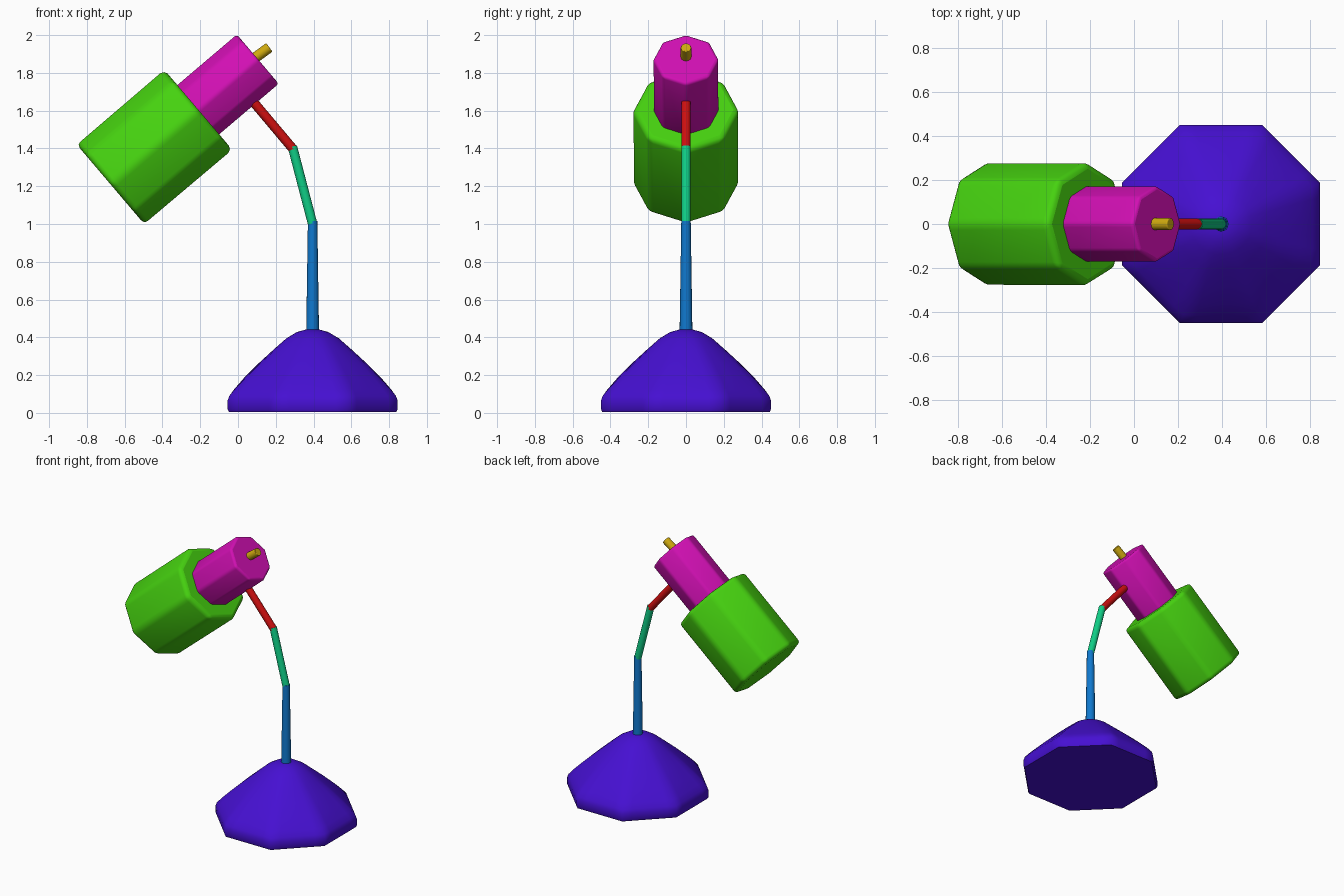
import bpy, bmesh, math
from mathutils import Vector

if "Cube" in bpy.data.objects:
    bpy.data.objects.remove(bpy.data.objects["Cube"])


def material(name, rgb):
    mat = bpy.data.materials.new(name)
    mat.use_nodes = True
    mat.diffuse_color = (*rgb, 1)
    mat.node_tree.nodes["Principled BSDF"].inputs["Base Color"].default_value = (*rgb, 1)
    return mat


def finish(name, bm, mat, angle=40, bevel=0):
    bmesh.ops.recalc_face_normals(bm, faces=bm.faces)
    mesh = bpy.data.meshes.new(name)
    bm.to_mesh(mesh)
    bm.free()
    obj = bpy.data.objects.new(name, mesh)
    bpy.context.collection.objects.link(obj)
    mesh.materials.append(mat)
    if bevel:
        mod = obj.modifiers.new("soft_edges", 'BEVEL')
        mod.width = bevel
        mod.segments = 3
        mod.limit_method = 'ANGLE'
        mod.angle_limit = math.radians(30)
    bpy.ops.object.select_all(action='DESELECT')
    obj.select_set(True)
    bpy.context.view_layer.objects.active = obj
    bpy.ops.object.shade_smooth_by_angle(angle=math.radians(angle))
    return obj


def rod(name, start, end, r1, r2, sides, mat, bevel=0):
    """Capped prism between two points given as (x, z) in the y = 0 plane."""
    a, b = Vector((start[0], 0, start[1])), Vector((end[0], 0, end[1]))
    bm = bmesh.new()
    bmesh.ops.create_cone(bm, cap_ends=True, segments=sides,
                          radius1=r1, radius2=r2, depth=(b - a).length)
    obj = finish(name, bm, mat, 50, bevel)
    obj.rotation_mode = 'QUATERNION'
    obj.rotation_quaternion = (b - a).to_track_quat('Z', 'Y')
    obj.location = (a + b) / 2
    return obj


purple = material("violet", (0.061, 0.005, 0.645))
blue = material("blue", (0.005, 0.19, 0.62))
teal = material("teal", (0.005, 0.62, 0.24))
red = material("red", (0.62, 0.005, 0.005))
green = material("green", (0.061, 0.645, 0.005))
magenta = material("magenta", (0.645, 0.005, 0.456))
yellow = material("yellow", (0.62, 0.4, 0.005))

# Base: octagonal foot that becomes round towards the neck
CENTRE, APOTHEM, STEPS = 0.395, 0.45, 48
profile = [  # scale, height, roundness
    (0.985, 0.005, 0), (1, 0.02, 0), (1, 0.065, 0), (0.98, 0.09, 0),
    (0.92, 0.125, 0.1), (0.8, 0.185, 0.3), (0.62, 0.265, 0.5),
    (0.45, 0.335, 0.7), (0.3, 0.395, 0.9), (0.18, 0.428, 1), (0.07, 0.442, 1)]
bm = bmesh.new()
rings = []
for scale, z, roundness in profile:
    ring = []
    for i in range(STEPS):
        t = math.tau * i / STEPS
        off = (t + math.pi / 8) % (math.pi / 4) - math.pi / 8
        octagon = APOTHEM / math.cos(off)
        r = scale * (octagon + (APOTHEM * 1.03 - octagon) * roundness)
        ring.append(bm.verts.new((CENTRE + r * math.cos(t), r * math.sin(t), z)))
    rings.append(ring)
for low, high in zip(rings, rings[1:]):
    for i in range(STEPS):
        j = (i + 1) % STEPS
        bm.faces.new((low[i], low[j], high[j], high[i]))
bm.faces.new(rings[0])
bm.faces.new(rings[-1])
finish("base", bm, purple, 50)

# Stem in three straight lengths
rod("lower_stem", (CENTRE, 0.42), (CENTRE, 1.015), 0.034, 0.025, 16, blue)
rod("middle_stem", (CENTRE, 1.0), (0.288, 1.41), 0.025, 0.025, 16, teal)
rod("upper_stem", (0.293, 1.395), (0.07, 1.66), 0.025, 0.025, 16, red)

# Lamp head: shade, socket housing and switch share one tilted axis
rod("shade", (-0.675, 1.21), (-0.21, 1.605), 0.283, 0.283, 8, green, 0.03)
rod("socket_housing", (-0.24, 1.58), (0.105, 1.873), 0.174, 0.174, 8, magenta, 0.016)
rod("switch", (0.09, 1.88), (0.166, 1.935), 0.028, 0.028, 12, yellow, 0.004)
